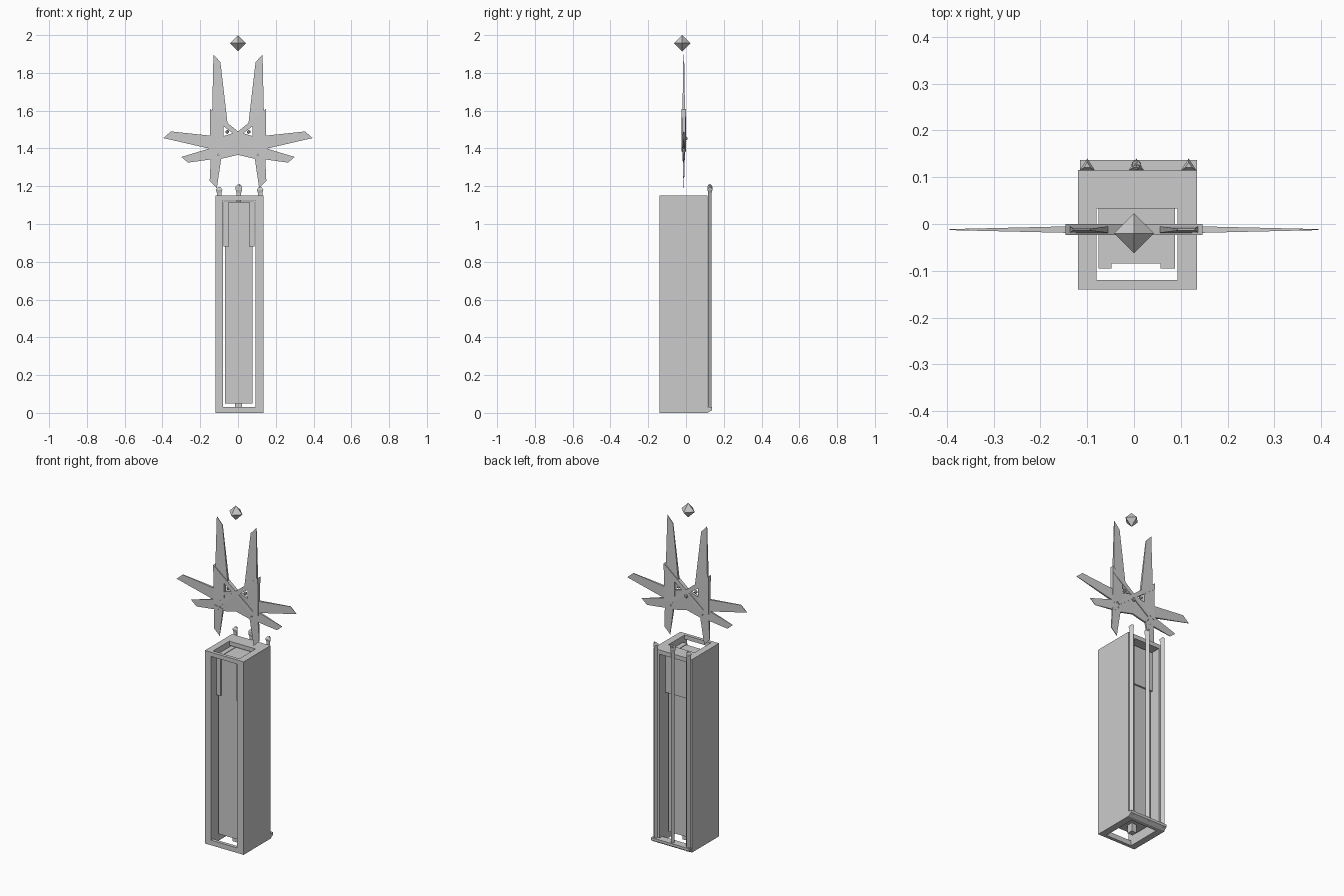
import bpy, bmesh
from mathutils import Vector

if "Cube" in bpy.data.objects:
    bpy.data.objects.remove(bpy.data.objects["Cube"])


def finish(name, bm):
    bmesh.ops.recalc_face_normals(bm, faces=bm.faces)
    me = bpy.data.meshes.new(name)
    bm.to_mesh(me)
    bm.free()
    ob = bpy.data.objects.new(name, me)
    bpy.context.collection.objects.link(ob)
    return ob


def box(name, x0, x1, y0, y1, z0, z1):
    bm = bmesh.new()
    bmesh.ops.create_cube(bm, size=1)
    for v in bm.verts:
        v.co = Vector((x1 if v.co.x > 0 else x0,
                       y1 if v.co.y > 0 else y0,
                       z1 if v.co.z > 0 else z0))
    return finish(name, bm)


def prism(name, rings):
    """Loft matching vertex rings and cap both ends."""
    bm = bmesh.new()
    vs = [[bm.verts.new(p) for p in ring] for ring in rings]
    n = len(vs[0])
    for a, b in zip(vs, vs[1:]):
        for i in range(n):
            bm.faces.new((a[i], a[(i + 1) % n], b[(i + 1) % n], b[i]))
    bm.faces.new(vs[0])
    bm.faces.new(vs[-1])
    return finish(name, bm)


def plates(name, pts, y=-0.012):
    """Mirrored pair of thin plates; each point is x, z, half thickness."""
    for side, s in (("right", 1), ("left", -1)):
        prism(f"{name}_{side}", [[(s * x, y + k * t, z) for x, z, t in pts] for k in (-1, 1)])


# Outer case: side walls, top and bottom rails
XL, XR, IL, IR = -0.12, 0.135, -0.08, 0.093
box("case_wall_left", XL, IL, -0.14, 0.115, 0, 1.15)
box("case_wall_right", IR, XR, -0.14, 0.115, 0, 1.15)
box("front_top_rail", IL, IR, -0.14, -0.12, 1.125, 1.15)
box("back_top_plate", IL, IR, 0.033, 0.115, 1.125, 1.15)
box("front_bottom_rail", IL, IR, -0.14, -0.12, 0, 0.03)
box("back_bottom_rail", IL, IR, 0.09, 0.115, 0, 0.03)
prism("back_sill", [[(x, 0.115, 0), (x, 0.137, 0.015), (x, 0.137, 0.03), (x, 0.115, 0.03)]
                    for x in (-0.115, XR)])

# Inner column with its foot and upper sleeve
box("inner_column", -0.07, 0.077, -0.085, 0.055, 0.05, 1.115)
box("column_foot", -0.015, 0.02, -0.03, 0.005, 0.0, 0.05)
for s, (a, b) in {"left": (-0.076, -0.048), "right": (0.057, 0.088)}.items():
    box("sleeve_arm_" + s, a, b, -0.095, 0.06, 0.88, 1.118)
box("sleeve_back", -0.076, 0.088, 0.05, 0.065, 0.88, 1.118)

# Triangular back posts with flared finials
for i, (x, top) in enumerate(((-0.1, 1.195), (0.005, 1.21), (0.117, 1.195))):
    def tri(w, z):
        return [(x - 0.017 * w, 0.126 - 0.012 * w, z), (x + 0.017 * w, 0.126 - 0.012 * w, z),
                (x, 0.126 + 0.014 * w, z)]
    prism(f"back_post_{i}", [tri(0.7, 0.01), tri(0.7, 1.165), tri(1, 1.18), tri(1, top - 0.012), tri(0.4, top)])
    if i == 1:
        bm = bmesh.new()
        bmesh.ops.create_icosphere(bm, subdivisions=1, radius=0.012)
        bmesh.ops.translate(bm, verts=bm.verts, vec=(x, 0.126, top - 0.01))
        finish("post_knob", bm)

# Star-shaped emblem: blades tapering to thin tips
plates("upper_blade", [(0.093, 1.857, .002), (0.13, 1.897, .002), (0.137, 1.58, .007), (0.055, 1.53, .007)])
plates("side_blade", [(0.395, 1.455, .001), (0.355, 1.49, .002), (0.14, 1.467, .007), (0.09, 1.385, .007)])
plates("lower_side_blade", [(0.30, 1.355, .001), (0.265, 1.325, .001), (0.12, 1.345, .006), (0.09, 1.40, .006), (0.15, 1.40, .006)])
plates("lower_blade", [(0.112, 1.19, .001), (0.15, 1.228, .002), (0.143, 1.37, .006), (0.087, 1.36, .006)])

# Emblem face: cheeks, jaw and crossed brow bands around open eyes
plates("cheek", [(0.147, 1.60, .011), (0.147, 1.38, .008), (0.077, 1.42, .008), (0.077, 1.53, .008)])
plates("jaw", [(0, 1.46, .008), (0.025, 1.482, .008), (0.077, 1.465, .008), (0.12, 1.465, .008),
               (0.11, 1.38, .006), (0.09, 1.345, .005), (0, 1.366, .005)])
plates("brow_band", [(0.147, 1.608, .012), (0.147, 1.57, .012), (-0.10, 1.385, .011), (-0.115, 1.398, .011)])

# Eyes, nose and floating gem
for name, loc, r in (("eye_right", (0.057, -0.012, 1.488), 0.011),
                     ("eye_left", (-0.057, -0.012, 1.488), 0.011),
                     ("nose", (0, -0.004, 1.453), 0.013)):
    bm = bmesh.new()
    bmesh.ops.create_icosphere(bm, subdivisions=1, radius=r)
    bmesh.ops.translate(bm, verts=bm.verts, vec=loc)
    finish(name, bm)

bm = bmesh.new()
c, r = Vector((0, -0.02, 1.957)), 0.043
ring = [bm.verts.new(c + Vector(d) * r) for d in ((1, 0, 0), (0, 1, 0), (-1, 0, 0), (0, -1, 0))]
for k in (1, -1):
    tip = bm.verts.new(c + Vector((0, 0, k * r)))
    for i in range(4):
        bm.faces.new((ring[i], ring[(i + 1) % 4], tip))
finish("floating_gem", bm)
